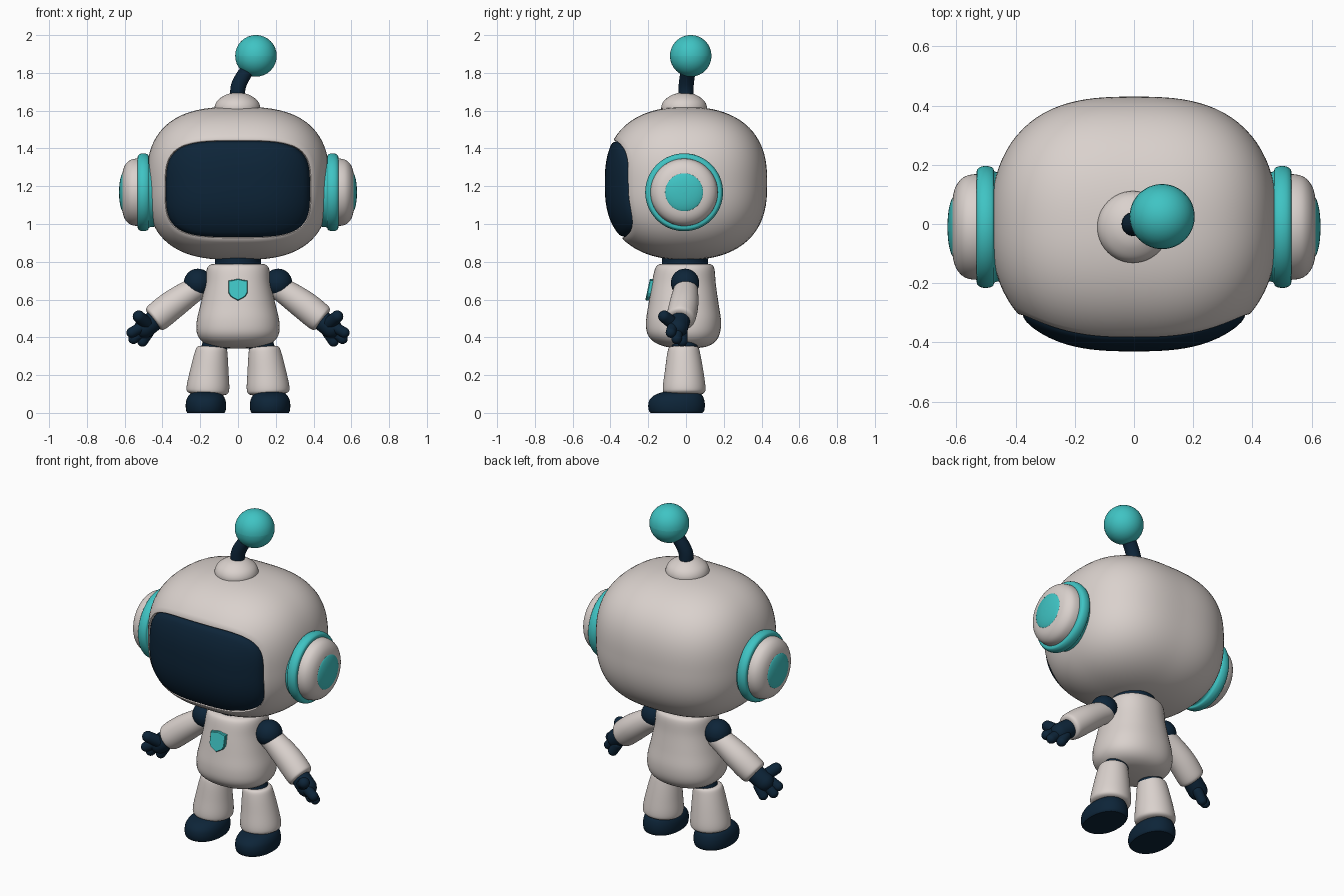
import bpy, bmesh, math
from mathutils import Vector

if "Cube" in bpy.data.objects:
    bpy.data.objects.remove(bpy.data.objects["Cube"])


def material(name, rgb):
    m = bpy.data.materials.new(name)
    m.use_nodes = True
    m.diffuse_color = (*rgb, 1)
    bsdf = m.node_tree.nodes["Principled BSDF"]
    bsdf.inputs["Base Color"].default_value = (*rgb, 1)
    bsdf.inputs["Roughness"].default_value = 0.5
    return m


WHITE = material("warm white", (0.70, 0.64, 0.61))
TEAL = material("teal", (0.05, 0.55, 0.55))
NAVY = material("dark navy", (0.004, 0.018, 0.040))


def skin(name, mat, rings, side=1, caps=(True, True), sharp=40):
    """Join equal-length rings of points into one smooth surface."""
    bm = bmesh.new()
    loops = [[bm.verts.new((p[0] * side, p[1], p[2])) for p in r] for r in rings]
    n = len(loops[0])
    for a, b in zip(loops, loops[1:]):
        for i in range(n):
            j = (i + 1) % n
            bm.faces.new((a[i], a[j], b[j], b[i]))
    if caps[0]:
        bm.faces.new(loops[0])
    if caps[1]:
        bm.faces.new(loops[-1])
    bmesh.ops.remove_doubles(bm, verts=bm.verts, dist=0.0002)
    bmesh.ops.recalc_face_normals(bm, faces=bm.faces)
    me = bpy.data.meshes.new(name)
    bm.to_mesh(me)
    bm.free()
    me.materials.append(mat)
    ob = bpy.data.objects.new(name, me)
    bpy.context.collection.objects.link(ob)
    bpy.ops.object.select_all(action="DESELECT")
    ob.select_set(True)
    bpy.context.view_layer.objects.active = ob
    bpy.ops.object.shade_smooth_by_angle(angle=math.radians(sharp))
    return ob


def unit_ring(p=2.0, n=48):
    """Superellipse outline of unit size."""
    out = []
    for i in range(n):
        c, s = math.cos(math.tau * i / n), math.sin(math.tau * i / n)
        r = (abs(c) ** p + abs(s) ** p) ** (-1 / p)
        out.append((c * r, s * r))
    return out


def spline(rows, steps=5):
    """Catmull-Rom through rows of numbers."""
    out = []
    pts = [rows[0], *rows, rows[-1]]
    for a, b, c, d in zip(pts, pts[1:], pts[2:], pts[3:]):
        for k in range(steps):
            t = k / steps
            out.append([0.5 * (2 * q + (r - p) * t + (2 * p - 5 * q + 4 * r - s) * t * t
                               + (3 * q - p - 3 * r + s) * t ** 3)
                        for p, q, r, s in zip(a, b, c, d)])
    return out + [list(rows[-1])]


def loft(name, mat, rows, axis=(0, 0, 1), side=1, p=2.0, curved=True, n=48):
    """Rows hold centre x, y, z and the two radii across the axis."""
    w = Vector(axis).normalized()
    v = w.cross(Vector((1, 0, 0))) if abs(w.x) < 0.9 else Vector((0, 0, 1))
    v.normalize()
    u = v.cross(w)
    rings = [[Vector(r[:3]) + u * (max(r[3], 0) * c) + v * (max(r[4], 0) * s)
              for c, s in unit_ring(p, n)] for r in (spline(rows) if curved else rows)]
    return skin(name, mat, rings, side)


def capsule(name, mat, a, b, ra, rb, side=1, n=24):
    """Round-ended tapered limb."""
    a, b = Vector(a), Vector(b)
    d = (b - a).normalized()
    rows = []
    for end, r, start in ((a, ra, -90), (b, rb, 0)):
        for k in range(9):
            t = math.radians(start + 90 * k / 8)
            q = r * math.cos(t)
            rows.append((*(end + d * (r * math.sin(t))), q, q))
    return loft(name, mat, rows, d, side, curved=False, n=n)


def ball(name, mat, c, r, side=1):
    return capsule(name, mat, c, Vector(c) + Vector((0, 0, 0.0005)), r, r, side, 48)


# Head: a soft box-like ovoid with an opening for the visor
SIZE, POWER, HEAD_Z = (0.485, 0.43, 0.405), (2.8, 2.3, 2.6), 1.215


def on_head(d):
    lo, hi = 0.0, 1.0
    for _ in range(30):
        m = (lo + hi) / 2
        if sum(abs(m * c / a) ** e for c, a, e in zip(d, SIZE, POWER)) < 1:
            lo = m
        else:
            hi = m
    return d * lo


def front_ring(s, depth):
    ring = []
    for c, t in unit_ring(3.7, 96):
        x, z = 0.382 * c * s, 0.255 * t * s - 0.03
        left = 1 - abs(x / SIZE[0]) ** POWER[0] - abs(z / SIZE[2]) ** POWER[2]
        ring.append(Vector((x, depth - SIZE[1] * left ** (1 / POWER[1]), z)))
    return ring


def lift(rings):
    return [[p + Vector((0, 0, HEAD_Z)) for p in r] for r in rings]


rim = front_ring(1.03, 0)
shell = [front_ring(s, d) for s, d in ((0.99, 0.05), (1.0, 0.014), (1.012, 0.004))]
back = Vector((0, 1, 0))
STEPS = 36
shell += [[on_head(q.normalized().slerp(back, k / STEPS)) for q in rim]
          for k in range(STEPS + 1)]
skin("head_shell", WHITE, lift(shell), caps=(False, False), sharp=60)
glass = [(1.0, 0.035), (0.99, 0.018), (0.975, 0.008), (0.95, 0.002)]
glass += [(0.9 * (1 - k / 12), 0) for k in range(13)]
skin("visor", NAVY, lift([front_ring(s, d) for s, d in glass]), caps=(False, False), sharp=60)

# Antenna
loft("antenna_base", WHITE, [(-0.003, -0.01, z, r, r) for z, r in (
    (1.59, 0.12), (1.625, 0.12), (1.655, 0.104), (1.68, 0.07), (1.692, 0.035), (1.695, 0))])
loft("antenna_stem", NAVY, [(x, y, z, 0.04, 0.04) for x, y, z in (
    (-0.003, 0, 1.66), (0, 0, 1.72), (0.02, 0.005, 1.77), (0.06, 0.015, 1.83), (0.09, 0.02, 1.87))],
    (0.25, 0, 1))
ball("antenna_ball", TEAL, (0.095, 0.025, 1.89), 0.11)

# Neck and torso
loft("neck", NAVY, [(0, -0.005, z, 0.122, 0.122) for z in (0.76, 0.85)], curved=False)
loft("torso", WHITE, [(0, y, z, rx, ry) for z, rx, y, ry in (
    (0.79, 0.11, -0.005, 0.11), (0.785, 0.145, -0.005, 0.14), (0.76, 0.165, -0.007, 0.158),
    (0.68, 0.175, -0.012, 0.17), (0.58, 0.197, -0.013, 0.185), (0.49, 0.218, -0.013, 0.198),
    (0.42, 0.217, -0.013, 0.192), (0.375, 0.185, -0.008, 0.16), (0.35, 0.125, 0, 0.105),
    (0.342, 0.05, 0, 0.04))], p=2.3)

# Chest shield, tilted with the torso front
shield = [(-0.05, 0.7), (-0.025, 0.704), (0, 0.71), (0.025, 0.704), (0.05, 0.7), (0.05, 0.635),
          (0.038, 0.615), (0, 0.594), (-0.038, 0.615), (-0.05, 0.635)]
skin("chest_shield", TEAL,
     [[(x * s, y - 0.2 * (0.7 - z), 0.655 + (z - 0.655) * s) for x, z in shield]
      for y, s in ((-0.16, 1), (-0.189, 1), (-0.194, 0.93))], sharp=30)

for side, word in ((1, "left"), (-1, "right")):
    # Ear pods turned around the sideways axis
    def pod(name, mat, profile):
        loft(f"{word}_ear_{name}", mat, [(x, -0.01, 1.168, r, r) for x, r in profile],
             (1, 0, 0), side, n=64)
    pod("ring", TEAL, [(0.40, 0.18), (0.465, 0.185), (0.477, 0.2), (0.5, 0.206),
                       (0.523, 0.2), (0.532, 0.18), (0.532, 0.1)])
    pod("dome", WHITE, [(0.5, 0.176), (0.54, 0.178), (0.575, 0.168), (0.6, 0.14),
                        (0.612, 0.1), (0.615, 0.05)])
    pod("cap", TEAL, [(0.6, 0.1), (0.612, 0.1), (0.622, 0.075), (0.628, 0.04), (0.63, 0)])

    # Arm
    ball(f"{word}_shoulder", NAVY, (0.212, -0.005, 0.688), 0.075, side)
    loft(f"{word}_arm", WHITE, [(x, y, z, r, r) for x, y, z, r in (
        (0.19, 0, 0.678, 0.03), (0.2, 0, 0.67, 0.058), (0.26, -0.003, 0.634, 0.068),
        (0.35, -0.012, 0.57, 0.077), (0.425, -0.025, 0.51, 0.077),
        (0.446, -0.03, 0.494, 0.067), (0.45, -0.03, 0.49, 0.04))], (0.24, -0.03, -0.18), side)

    # Hand
    capsule(f"{word}_palm", NAVY, (0.445, -0.032, 0.488), (0.495, -0.045, 0.45), 0.054, 0.055, side)
    for finger, base, tip, r in (
            ("thumb", (0.485, -0.07, 0.475), (0.525, -0.115, 0.51), 0.034),
            ("index_finger", (0.51, -0.07, 0.455), (0.563, -0.08, 0.425), 0.029),
            ("middle_finger", (0.51, -0.045, 0.435), (0.553, -0.05, 0.392), 0.029),
            ("little_finger", (0.475, -0.02, 0.425), (0.505, -0.02, 0.378), 0.029)):
        capsule(f"{word}_{finger}", NAVY, base, tip, r, r * 0.95, side)

    # Leg and boot
    capsule(f"{word}_hip", NAVY, (0.115, -0.005, 0.38), (0.135, -0.01, 0.31), 0.068, 0.068, side)
    loft(f"{word}_leg", WHITE, [(x, y, z, r, r) for x, y, z, r in (
        (0.138, -0.012, 0.352, 0.06), (0.139, -0.012, 0.345, 0.078), (0.143, -0.012, 0.31, 0.088),
        (0.152, -0.01, 0.22, 0.102), (0.159, -0.01, 0.135, 0.113), (0.161, -0.01, 0.105, 0.105),
        (0.161, -0.01, 0.095, 0.07))], (0.05, 0, -1), side)
    loft(f"{word}_boot", NAVY, [(0.17, y, z, 0.107 * s, 0.15 * s) for z, y, s in (
        (0, -0.05, 0.92), (0.012, -0.05, 0.975), (0.04, -0.05, 1.0), (0.07, -0.048, 0.96),
        (0.095, -0.04, 0.83), (0.11, -0.03, 0.6), (0.115, -0.02, 0.3))], side=side, p=2.2)
